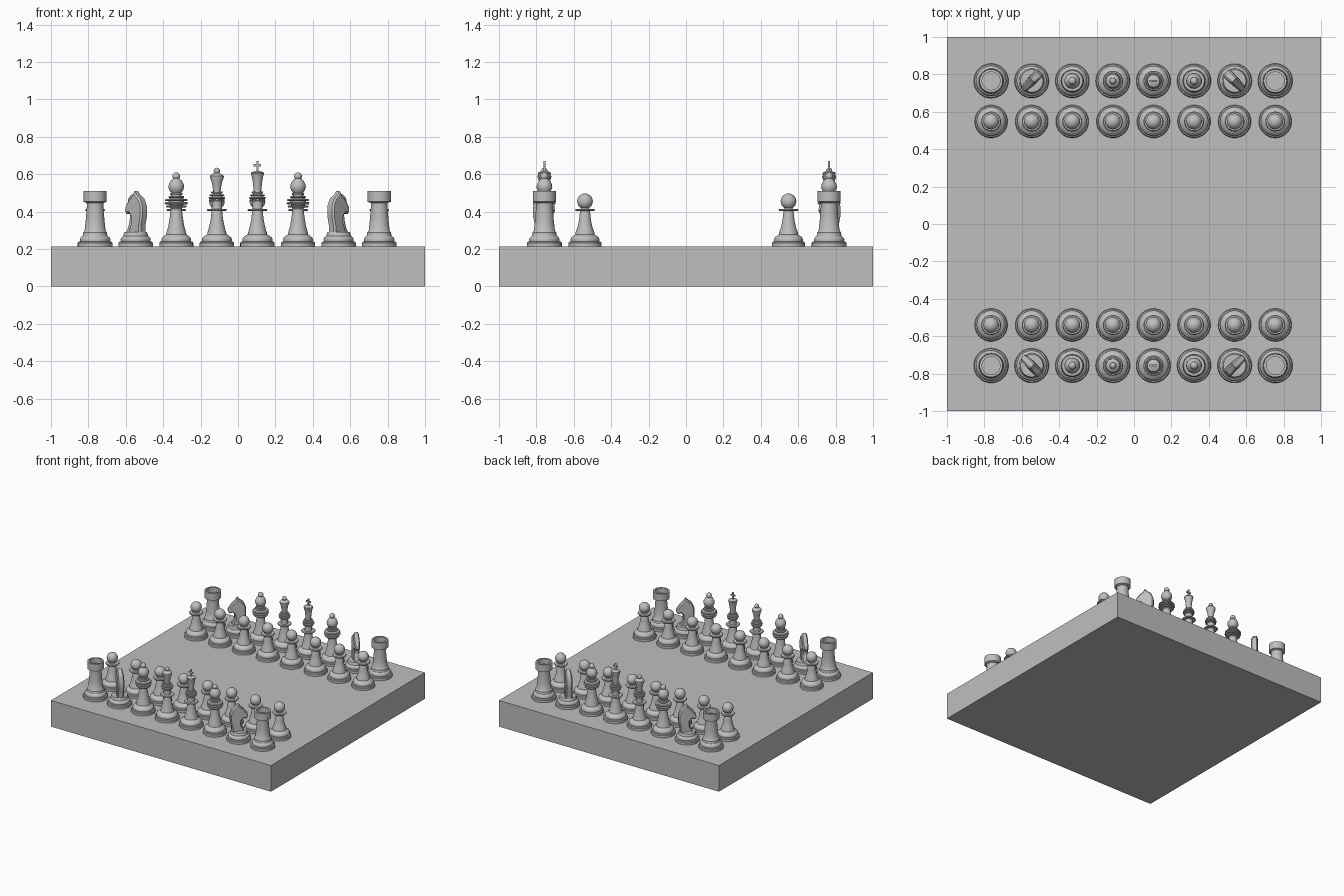
import bpy, bmesh, math
from mathutils import Matrix, Vector

cube = bpy.data.objects.get("Cube")
if cube:
    bpy.data.objects.remove(cube, do_unlink=True)

GREY = (0.52, 0.52, 0.52, 1)
grey = bpy.data.materials.new("plain grey")
grey.use_nodes = True
grey.diffuse_color = GREY
grey.node_tree.nodes["Principled BSDF"].inputs["Base Color"].default_value = GREY

TOP = 0.215      # height of the board surface
STEP = 0.217     # spacing of the squares
SEGMENTS = 36


def finish(bm, name, angle=35):
    bmesh.ops.recalc_face_normals(bm, faces=bm.faces)
    mesh = bpy.data.meshes.new(name)
    bm.to_mesh(mesh)
    bm.free()
    mesh.materials.append(grey)
    mesh.shade_smooth()
    mesh.set_sharp_from_angle(angle=math.radians(angle))
    return mesh


def lathe(bm, profile):
    """Spin a radius/height profile about the z axis."""
    part = bmesh.new()
    verts = [part.verts.new((r, 0, z)) for r, z in profile]
    edges = [part.edges.new(pair) for pair in zip(verts, verts[1:])]
    bmesh.ops.spin(part, geom=verts + edges, axis=(0, 0, 1), cent=(0, 0, 0),
                   angle=math.tau, steps=SEGMENTS, use_merge=True)
    bmesh.ops.remove_doubles(part, verts=part.verts, dist=0.00005)
    temp = bpy.data.meshes.new("lathe")
    part.to_mesh(temp)
    part.free()
    bm.from_mesh(temp)
    bpy.data.meshes.remove(temp)


def box(bm, size, centre):
    bmesh.ops.create_cube(bm, size=1, matrix=Matrix.LocRotScale(
        Vector(centre), None, Vector(size)))


def ball(r, z, start=-60, steps=10):
    """Profile of a ball, from its neck up to its pole."""
    angles = [math.radians(start + (90 - start) * i / steps) for i in range(steps + 1)]
    return [(max(r * math.cos(a), 0), z + r * math.sin(a)) for a in angles[:-1]] + [(0, z + r)]


def disc(r, z, half, neck):
    """Profile of a thin turned collar."""
    return [(neck, z - half), (r * 0.92, z - half), (r, z),
            (r * 0.92, z + half), (neck, z + half)]


def foot(r):
    """Profile of the stepped foot, shared by every piece."""
    return [(0, 0), (r, 0), (r, 0.018), (r * 0.95, 0.024), (r * 0.86, 0.026),
            (r * 0.88, 0.036), (r * 0.84, 0.046), (r * 0.72, 0.055)]


def turned(name, profile):
    bm = bmesh.new()
    lathe(bm, profile)
    return finish(bm, name)


# Pawn
pawn = turned("pawn", foot(0.088) + [
    (0.052, 0.062), (0.050, 0.075), (0.040, 0.10), (0.032, 0.14), (0.027, 0.185)]
    + disc(0.053, 0.194, 0.006, 0.026) + ball(0.042, 0.240))

# Rook with a hollow tower top
rook = turned("rook", foot(0.093) + [
    (0.064, 0.066), (0.064, 0.074), (0.060, 0.078), (0.056, 0.085),
    (0.050, 0.14), (0.044, 0.215), (0.045, 0.232), (0.062, 0.238),
    (0.062, 0.296), (0.048, 0.296), (0.048, 0.255), (0, 0.255)])

# Bishop with stacked collars and a pointed head
bishop = turned("bishop", foot(0.091) + [
    (0.054, 0.064), (0.052, 0.075), (0.042, 0.11), (0.034, 0.16), (0.030, 0.20)]
    + disc(0.056, 0.213, 0.006, 0.034) + disc(0.062, 0.230, 0.006, 0.036)
    + disc(0.060, 0.247, 0.006, 0.034) + disc(0.042, 0.264, 0.006, 0.026)
    + disc(0.034, 0.280, 0.005, 0.026)
    + [(0.036, 0.298), (0.042, 0.315), (0.040, 0.330), (0.030, 0.350), (0.016, 0.362)]
    + ball(0.021, 0.374, -45, 8))

# Body shared by the queen and the king
royal = foot(0.092) + [
    (0.052, 0.064), (0.048, 0.078), (0.040, 0.11), (0.032, 0.15), (0.029, 0.185)] \
    + disc(0.054, 0.195, 0.005, 0.028) + [(0.026, 0.225)] \
    + disc(0.040, 0.245, 0.005, 0.028) + disc(0.045, 0.259, 0.005, 0.028) \
    + disc(0.040, 0.273, 0.005, 0.024) + disc(0.031, 0.287, 0.005, 0.020)

queen = turned("queen", royal + [
    (0.021, 0.305), (0.027, 0.34), (0.037, 0.368), (0.037, 0.376),
    (0.027, 0.386), (0.014, 0.392)] + ball(0.017, 0.403, -45, 8))

# King with a cross on top
bm = bmesh.new()
lathe(bm, royal + [(0.021, 0.305), (0.026, 0.35), (0.032, 0.380), (0.035, 0.388),
                   (0.033, 0.395), (0.014, 0.402), (0, 0.404)])
box(bm, (0.011, 0.011, 0.058), (0, 0, 0.427))
box(bm, (0.040, 0.0105, 0.011), (0, 0, 0.433))
king = finish(bm, "king")

# Knight: turned foot and a chamfered, faceted horse head facing +x
bm = bmesh.new()
outline = [(0.045, 0.060), (0.036, 0.085), (0.016, 0.125), (0.018, 0.160),
           (0.034, 0.178), (0.056, 0.172), (0.068, 0.190), (0.064, 0.212),
           (0.034, 0.252), (0.012, 0.270), (-0.004, 0.296), (-0.022, 0.276),
           (-0.050, 0.255), (-0.068, 0.215), (-0.068, 0.160),
           (-0.056, 0.110), (-0.056, 0.060)]
half = 0.026
face = bm.faces.new([bm.verts.new((u, -half, z)) for u, z in outline])
new = bmesh.ops.extrude_face_region(bm, geom=[face])["geom"]
bmesh.ops.translate(bm, vec=(0, 2 * half, 0),
                    verts=[v for v in new if isinstance(v, bmesh.types.BMVert)])
rims = [e for e in bm.edges if abs(e.verts[0].co.y - e.verts[1].co.y) < 0.001]
bmesh.ops.bevel(bm, geom=rims, offset=0.009, segments=1, affect="EDGES")
for v in bm.verts:   # slimmer muzzle and ears
    v.co.y *= 1 - 0.3 * max(0, v.co.x / 0.07) - 0.3 * max(0, (v.co.z - 0.24) / 0.06)
bmesh.ops.triangulate(bm, faces=[f for f in bm.faces if len(f.verts) > 4])
lathe(bm, foot(0.092) + [(0.064, 0.066), (0.060, 0.076), (0, 0.078)])
knight = finish(bm, "knight", 25)


def place(mesh, name, x, y, turn=0):
    obj = bpy.data.objects.new(name, mesh)
    obj.location = (x, y, TOP)
    obj.rotation_euler.z = math.radians(turn)
    bpy.context.collection.objects.link(obj)


# Board
bm = bmesh.new()
box(bm, (2, 2, TOP), (0, 0, -TOP / 2))
place(finish(bm, "board"), "board", 0, 0)

# Two facing armies
back_rank = [rook, knight, bishop, queen, king, bishop, knight, rook]
for army, side in (("front", -1), ("back", 1)):
    for i, mesh in enumerate(back_rank):
        x = -0.764 + STEP * i
        turn = 0
        if mesh is knight:
            outward = -1 if i < 4 else 1
            turn = math.degrees(math.atan2(-side, outward))
        place(mesh, f"{army}_{mesh.name}_{i + 1}", x, 0.004 + side * 0.761, turn)
        place(pawn, f"{army}_pawn_{i + 1}", x, 0.004 + side * 0.544)
